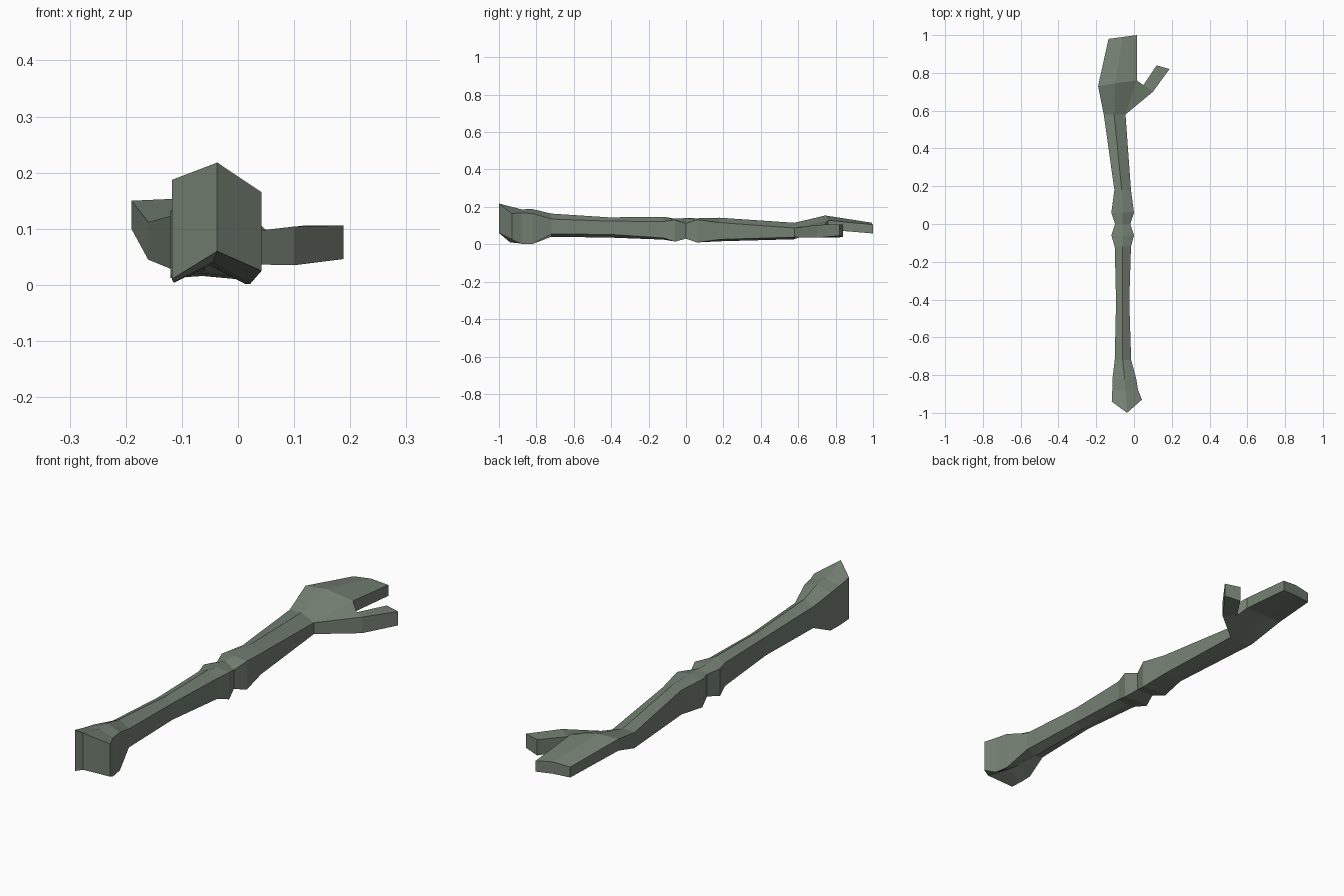
import bpy, bmesh

skin = bpy.data.materials.new("grey green skin")
skin.diffuse_color = (0.178, 0.220, 0.172, 1)


def loft(name, rings, cap_start=True, cap_end=True, skip=()):
    """Skin a row of equal point rings; skip lists (segment, side) holes."""
    bm = bmesh.new()
    rows = [[bm.verts.new(p) for p in r] for r in rings]
    n = len(rows[0])
    for s in range(len(rows) - 1):
        for i in range(n):
            if (s, i) not in skip:
                j = (i + 1) % n
                bm.faces.new((rows[s][i], rows[s][j], rows[s + 1][j], rows[s + 1][i]))
    if cap_start:
        for q in ((0, 1, 4, 5), (1, 2, 3, 4)):
            bm.faces.new([rows[0][k] for k in reversed(q)])
    if cap_end:
        if n == 6:
            for q in ((0, 1, 4, 5), (1, 2, 3, 4)):
                bm.faces.new([rows[-1][k] for k in q])
        else:
            bm.faces.new(rows[-1])
    # rings run clockwise seen from the front, so turn every face outward
    bmesh.ops.reverse_faces(bm, faces=bm.faces)
    mesh = bpy.data.meshes.new(name)
    bm.to_mesh(mesh)
    bm.free()
    mesh.materials.append(skin)
    obj = bpy.data.objects.new(name, mesh)
    bpy.context.collection.objects.link(obj)
    return obj


def ring(y, xs, top, bottom):
    """Six-sided section: left, ridge, right across the top and bottom."""
    ys = y if isinstance(y, tuple) else (y, y, y)
    upper = list(zip(xs, ys, top))
    lower = list(zip(xs, ys, bottom))
    return upper + lower[::-1]


# Wrist and knuckle sections shared by the arm, hand and thumb
wrist = ring(0.58, (-0.16, -0.105, -0.045), (0.112, 0.115, 0.087), (0.045, 0.027, 0.038))
knuckles = ring((0.73, 0.745, 0.76), (-0.19, -0.10, 0.015),
                (0.15, 0.154, 0.128), (0.10, 0.088, 0.078))

# Upper arm from shoulder to elbow, then forearm to wrist
arm = [
    ring((-0.94, -1.0, -0.93), (-0.118, -0.037, 0.042), (0.187, 0.218, 0.165), (0.01, 0.06, 0.025)),
    ring(-0.88, (-0.115, -0.045, 0.022), (0.175, 0.187, 0.168), (0.004, 0.04, 0.002)),
    ring(-0.82, (-0.114, -0.05, 0.012), (0.165, 0.188, 0.165), (0.004, 0.035, 0.002)),
    ring(-0.72, (-0.102, -0.06, -0.015), (0.142, 0.164, 0.135), (0.05, 0.04, 0.055)),
    ring(-0.41, (-0.095, -0.06, -0.025), (0.13, 0.144, 0.124), (0.05, 0.036, 0.053)),
    ring(-0.12, (-0.102, -0.06, -0.016), (0.13, 0.147, 0.122), (0.03, 0.025, 0.034)),
    ring(-0.06, (-0.12, -0.06, 0.0), (0.132, 0.137, 0.130), (0.015, 0.02, 0.014)),
    ring(0.0, (-0.10, -0.06, -0.02), (0.125, 0.14, 0.112), (0.03, 0.03, 0.03)),
    ring(0.06, (-0.12, -0.06, 0.0), (0.132, 0.139, 0.132), (0.012, 0.016, 0.010)),
    ring(0.18, (-0.104, -0.065, -0.016), (0.127, 0.142, 0.116), (0.022, 0.016, 0.026)),
    wrist,
]
loft("arm", arm, cap_end=False)

# Flat mitten hand, open on the right where the thumb grows out
tips = ring((0.98, 0.99, 1.0), (-0.135, -0.06, 0.015), (0.11, 0.116, 0.105), (0.065, 0.065, 0.058))
loft("hand", [wrist, knuckles, tips], cap_start=False, skip={(0, 2)})

# Thumb: inner top, outer top, outer bottom, inner bottom
thumb = [
    [knuckles[2], wrist[2], wrist[3], knuckles[3]],
    [(0.05, 0.735, 0.098), (0.10, 0.70, 0.104), (0.10, 0.70, 0.035), (0.05, 0.735, 0.04)],
    [(0.12, 0.84, 0.106), (0.188, 0.82, 0.106), (0.188, 0.82, 0.046), (0.12, 0.84, 0.038)],
]
loft("thumb", thumb, cap_start=False)
